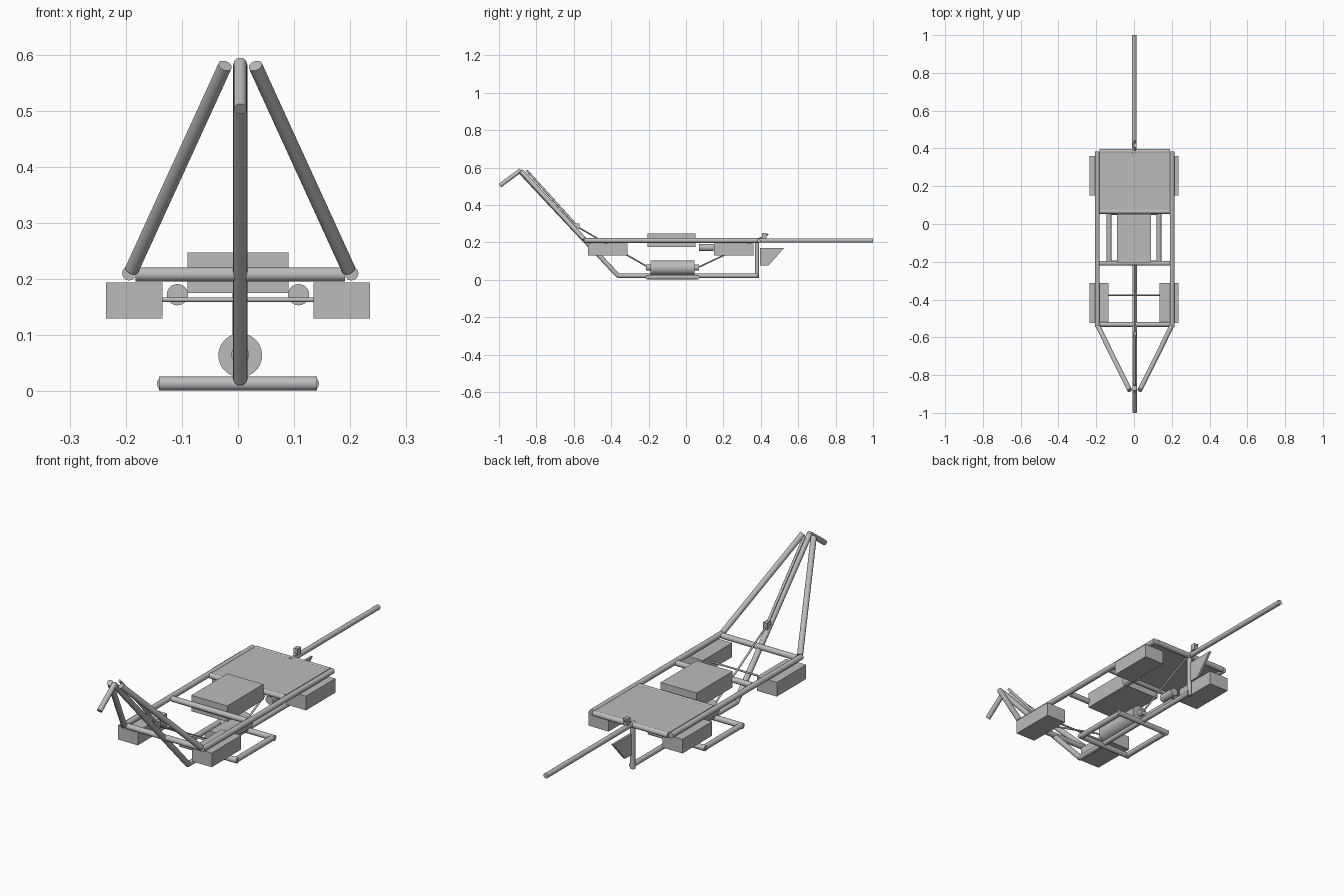
import bpy
import bmesh
from mathutils import Vector

cube = bpy.data.objects.get("Cube")
if cube:
    bpy.data.objects.remove(cube, do_unlink=True)

grey = bpy.data.materials.new("light grey")
grey.use_nodes = True
COLOUR = (0.5, 0.5, 0.5, 1)
grey.diffuse_color = COLOUR
grey.node_tree.nodes["Principled BSDF"].inputs["Base Color"].default_value = COLOUR

R = 0.0125   # frame tube radius
CX = 0.004   # frame centre line
RAIL_Z = 0.21


def add_object(name, bm):
    mesh = bpy.data.meshes.new(name)
    bmesh.ops.recalc_face_normals(bm, faces=bm.faces)
    bm.to_mesh(mesh)
    bm.free()
    mesh.materials.append(grey)
    obj = bpy.data.objects.new(name, mesh)
    bpy.context.collection.objects.link(obj)
    return obj


def tube(name, start, end, radius=R, sides=24):
    """Closed cylinder between two points."""
    a, b = Vector(start), Vector(end)
    bm = bmesh.new()
    bmesh.ops.create_cone(bm, cap_ends=True, segments=sides, radius1=radius,
                          radius2=radius, depth=(b - a).length)
    for f in bm.faces:
        f.smooth = len(f.verts) == 4
    for e in bm.edges:
        e.smooth = all(f.smooth for f in e.link_faces)
    obj = add_object(name, bm)
    obj.location = (a + b) / 2
    obj.rotation_mode = "QUATERNION"
    obj.rotation_quaternion = (b - a).to_track_quat("Z", "Y")
    return obj


def box(name, low, high):
    """Box between two opposite corners."""
    lo, hi = Vector(low), Vector(high)
    bm = bmesh.new()
    bmesh.ops.create_cube(bm, size=1)
    for v in bm.verts:
        v.co = (lo + hi) / 2 + v.co * (hi - lo)
    return add_object(name, bm)


# Parts that come in left and right pairs
for side, s in (("left", 1), ("right", -1)):
    x = CX + s * 0.198
    tube(side + "_rail", (x, -0.545, RAIL_Z), (x, 0.385, RAIL_Z))
    tube(side + "_front_strut", (CX + s * 0.193, -0.545, 0.217), (CX + s * 0.027, -0.88, 0.58))
    tube(side + "_skid", (s * 0.132, -0.205, 0.0135), (s * 0.132, 0.06, 0.0135))
    tube(side + "_small_tank", (s * 0.108, 0.07, 0.172), (s * 0.108, 0.148, 0.172), 0.019)
    for end, y in (("front", -0.523), ("rear", 0.15)):
        inner, outer = sorted((s * 0.135, s * 0.235))
        box(side + "_" + end + "_float", (inner, y, 0.13), (outer, y + 0.21, 0.194))

# Cross bars of the main frame and of the skid
for name, y in (("front", -0.532), ("middle", -0.208), ("deck", 0.066), ("rear", 0.385)):
    tube(name + "_cross_bar", (CX - 0.187, y, 0.208), (CX + 0.187, y, 0.208))
for name, y in (("front", -0.205), ("rear", 0.06)):
    tube(name + "_skid_bar", (-0.141, y, 0.0135), (0.141, y, 0.0135))

# Centre line tubes
tube("front_boom", (CX, -0.89, 0.582), (CX, -0.362, 0.02))
tube("nose_handle", (CX, -0.885, 0.585), (CX, -0.995, 0.503), 0.0115)
tube("keel", (CX, -0.365, 0.021), (CX, 0.385, 0.021), 0.0115)
tube("rear_post", (0.001, 0.38, 0.008), (0.001, 0.38, RAIL_Z), 0.011)
tube("tail_boom", (0.001, 0.37, RAIL_Z), (0.001, 1.0, RAIL_Z), 0.0115)

# Deck and central battery
box("deck", (-0.182, 0.07, 0.208), (0.19, 0.385, 0.218))
box("battery", (-0.09, -0.205, 0.175), (0.09, 0.052, 0.247))

# Motor with end caps
tube("motor", (CX, -0.19, 0.064), (CX, 0.045, 0.064), 0.039, 32)
tube("motor_front_cap", (CX, -0.215, 0.065), (CX, -0.19, 0.065), 0.016)
tube("motor_rear_cap", (CX, 0.045, 0.065), (CX, 0.07, 0.065), 0.016)

# Pulley blocks and thin lines
box("front_block", (CX - 0.01, -0.6, 0.272), (CX + 0.01, -0.57, 0.302))
box("rear_block", (CX - 0.01, 0.406, 0.22), (CX + 0.01, 0.43, 0.25))
tube("upper_line", (CX, -0.852, 0.585), (CX, -0.585, 0.29), 0.006, 12)
tube("front_line", (CX, -0.585, 0.285), (CX, -0.2, 0.066), 0.004, 12)
tube("rear_line", (CX, 0.065, 0.066), (CX, 0.44, 0.243), 0.004, 12)
tube("float_axle", (-0.14, -0.377, 0.163), (0.14, -0.377, 0.163), 0.004, 12)

# Rudder: a thin plate cut from a side profile
bm = bmesh.new()
profile = ((0.395, 0.075), (0.44, 0.075), (0.525, 0.17), (0.395, 0.17))
face = bm.faces.new([bm.verts.new((-0.004, y, z)) for y, z in profile])
grown = bmesh.ops.extrude_face_region(bm, geom=[face])["geom"]
bmesh.ops.translate(bm, vec=(0.01, 0, 0),
                    verts=[v for v in grown if isinstance(v, bmesh.types.BMVert)])
add_object("rudder", bm)
